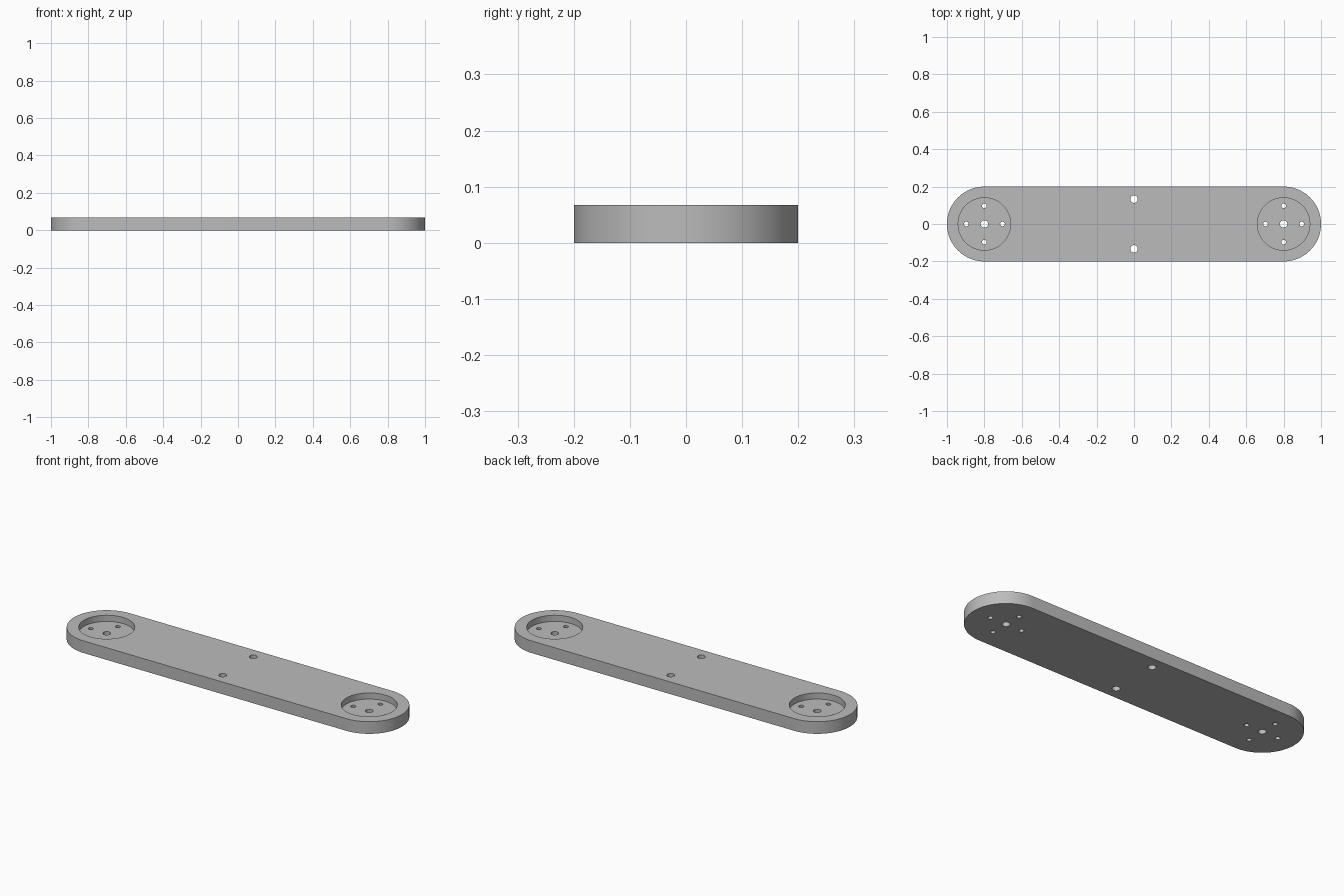
import bpy
import bmesh
import math

HALF, R, H = 0.8, 0.2, 0.067      # end centre distance, end radius, thickness
POCKET_R, FLOOR = 0.14, 0.033     # round recess in each end
BIG, SMALL, RING = 0.02, 0.0125, 0.097

cube = bpy.data.objects.get("Cube")
if cube:
    bpy.data.objects.remove(cube, do_unlink=True)

grey = bpy.data.materials.new("plain_grey")
grey.use_nodes = True
colour = (0.5, 0.5, 0.5, 1)
grey.diffuse_color = colour
grey.node_tree.nodes["Principled BSDF"].inputs["Base Color"].default_value = colour


def circle(x, y, r, n):
    return [(x + r * math.cos(2 * math.pi * i / n), y + r * math.sin(2 * math.pi * i / n))
            for i in range(n)]


def prisms(name, outlines, z0, z1):
    """One object holding an upright prism for each outline."""
    bm = bmesh.new()
    for outline in outlines:
        face = bm.faces.new([bm.verts.new((x, y, z0)) for x, y in outline])
        top = bmesh.ops.extrude_face_region(bm, geom=[face])["geom"]
        bmesh.ops.translate(bm, vec=(0, 0, z1 - z0),
                            verts=[g for g in top if isinstance(g, bmesh.types.BMVert)])
    bmesh.ops.recalc_face_normals(bm, faces=bm.faces)
    mesh = bpy.data.meshes.new(name)
    bm.to_mesh(mesh)
    bm.free()
    mesh.materials.append(grey)
    obj = bpy.data.objects.new(name, mesh)
    bpy.context.collection.objects.link(obj)
    return obj


# Rounded bar
arc = [math.pi * (i / 40 - 0.5) for i in range(41)]
outline = [(s * (HALF + R * math.cos(a)), s * R * math.sin(a)) for s in (1, -1) for a in arc]
plate = prisms("link_plate", outline and [outline], 0, H)

# Recesses at both ends
pockets = prisms("pocket_cutter", [circle(s * HALF, 0, POCKET_R, 72) for s in (1, -1)],
                 FLOOR, H + 0.05)

# Through holes: axle and four screws per end, two in the middle
holes = [circle(0, s * 0.133, BIG, 32) for s in (1, -1)]
for s in (1, -1):
    holes.append(circle(s * HALF, 0, BIG, 32))
    for dx, dy in ((1, 0), (-1, 0), (0, 1), (0, -1)):
        holes.append(circle(s * HALF + dx * RING, dy * RING, SMALL, 24))
drills = prisms("hole_cutter", holes, -0.05, H + 0.05)

bpy.ops.object.select_all(action='DESELECT')
plate.select_set(True)
bpy.context.view_layer.objects.active = plate
for cutter in (pockets, drills):
    mod = plate.modifiers.new(cutter.name, 'BOOLEAN')
    mod.operation = 'DIFFERENCE'
    mod.solver = 'EXACT'
    mod.object = cutter
    bpy.ops.object.modifier_apply(modifier=mod.name)
    bpy.data.objects.remove(cutter, do_unlink=True)

bpy.ops.object.shade_smooth_by_angle(angle=math.radians(30))
